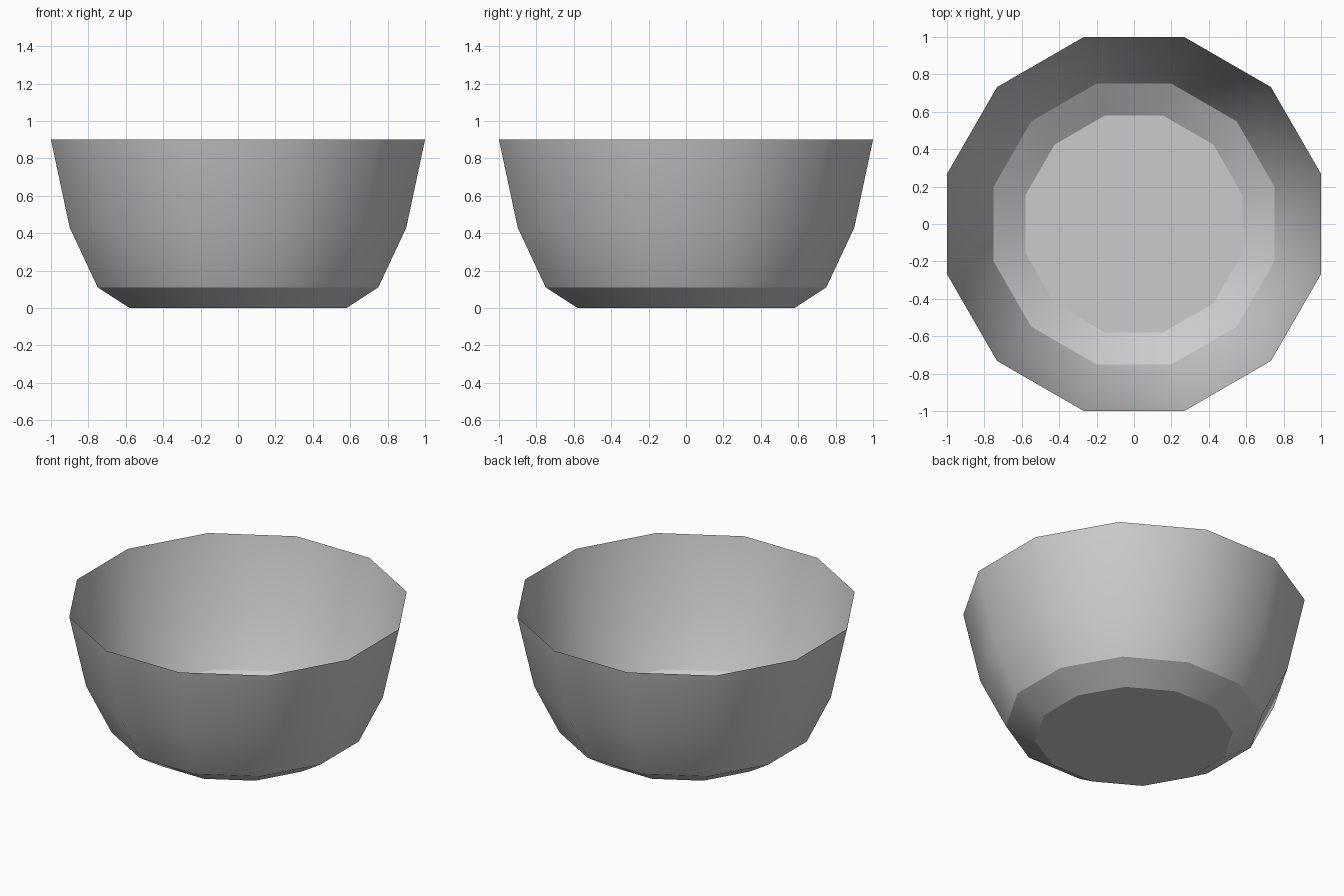
import bpy, bmesh, math

cube = bpy.data.objects.get("Cube")
if cube:
    bpy.data.objects.remove(cube, do_unlink=True)

SIDES = 12
# (distance from axis to flat side, height) from base to rim
PROFILE = [(0.58, 0.0), (0.75, 0.11), (0.90, 0.43), (1.0, 0.90)]

# Plain grey material
grey = bpy.data.materials.new("grey")
grey.use_nodes = True
color = (0.6, 0.6, 0.6, 1)
grey.diffuse_color = color
grey.node_tree.nodes["Principled BSDF"].inputs["Base Color"].default_value = color


def ring(bm, apothem, z):
    """Twelve-sided ring with flat sides facing the axes."""
    r = apothem / math.cos(math.pi / SIDES)
    angles = [(i + 0.5) * math.tau / SIDES for i in range(SIDES)]
    return [bm.verts.new((r * math.cos(a), r * math.sin(a), z)) for a in angles]


# Open thin bowl: floor, foot bevel and two wall bands
bm = bmesh.new()
rings = [ring(bm, a, z) for a, z in PROFILE]
bm.faces.new(reversed(rings[0]))
for low, high in zip(rings, rings[1:]):
    for i in range(SIDES):
        j = (i + 1) % SIDES
        bm.faces.new((low[i], low[j], high[j], high[i]))
mesh = bpy.data.meshes.new("bowl")
bm.to_mesh(mesh)
bm.free()
mesh.materials.append(grey)

bowl = bpy.data.objects.new("bowl", mesh)
bpy.context.collection.objects.link(bowl)

# Smooth around the sides, sharp at the foot and floor
bpy.ops.object.select_all(action="DESELECT")
bowl.select_set(True)
bpy.context.view_layer.objects.active = bowl
bpy.ops.object.shade_smooth_by_angle(angle=math.radians(30.5))
